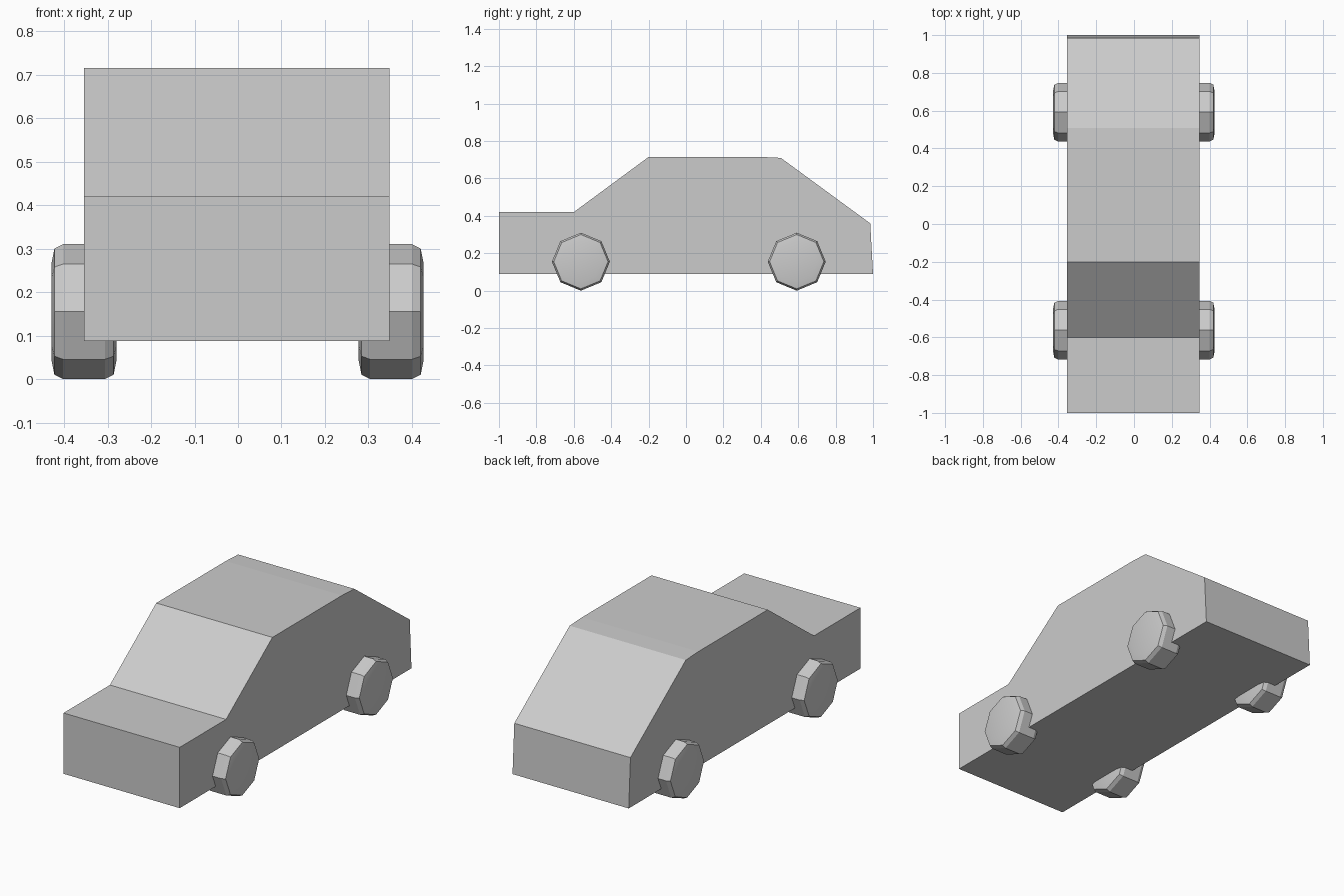
import bpy, bmesh
from math import cos, sin, pi, radians

if "Cube" in bpy.data.objects:
    bpy.data.objects.remove(bpy.data.objects["Cube"])


def make_object(name, bm):
    bmesh.ops.recalc_face_normals(bm, faces=bm.faces)
    mesh = bpy.data.meshes.new(name)
    bm.to_mesh(mesh)
    bm.free()
    obj = bpy.data.objects.new(name, mesh)
    bpy.context.collection.objects.link(obj)
    return obj


# Car body: side profile (y, z) extruded across the width
PROFILE = [(-1, 0.088), (-1, 0.42), (-0.6, 0.42), (-0.2, 0.715),
           (0.4, 0.715), (0.507, 0.71), (0.985, 0.36), (1, 0.088)]
X_LEFT, X_RIGHT = -0.354, 0.348

bm = bmesh.new()
side = bm.faces.new([bm.verts.new((X_LEFT, y, z)) for y, z in PROFILE])
extruded = bmesh.ops.extrude_face_region(bm, geom=[side], use_keep_orig=True)
moved = [v for v in extruded["geom"] if isinstance(v, bmesh.types.BMVert)]
bmesh.ops.translate(bm, verts=moved, vec=(X_RIGHT - X_LEFT, 0, 0))
make_object("car_body", bm)


# Wheel: eight-sided lathe around x, bevelled rim and gently domed caps
HALF = [(0.048, 0.155), (0.068, 0.145), (0.075, 0.11)]
RINGS = [(-x, r) for x, r in reversed(HALF)] + HALF
SIDES = 8


def make_wheel(name, x, y):
    bm = bmesh.new()
    rings = [[bm.verts.new((dx, r * cos(2 * pi * i / SIDES), r * sin(2 * pi * i / SIDES)))
              for i in range(SIDES)] for dx, r in RINGS]
    for a, b in zip(rings, rings[1:]):
        for i in range(SIDES):
            j = (i + 1) % SIDES
            bm.faces.new((a[i], a[j], b[j], b[i]))
    bm.faces.new(rings[0])
    bm.faces.new(rings[-1])
    wheel = make_object(name, bm)
    wheel.location = (x, y, 0.155)
    # Smooth the caps only; rim and tread edges stay sharp
    bpy.ops.object.select_all(action='DESELECT')
    wheel.select_set(True)
    bpy.context.view_layer.objects.active = wheel
    bpy.ops.object.shade_smooth_by_angle(angle=radians(20))


for end, y in (("front", -0.562), ("rear", 0.592)):
    for side_name, x in (("left", -0.354), ("right", 0.352)):
        make_wheel(f"{end}_{side_name}_wheel", x, y)
